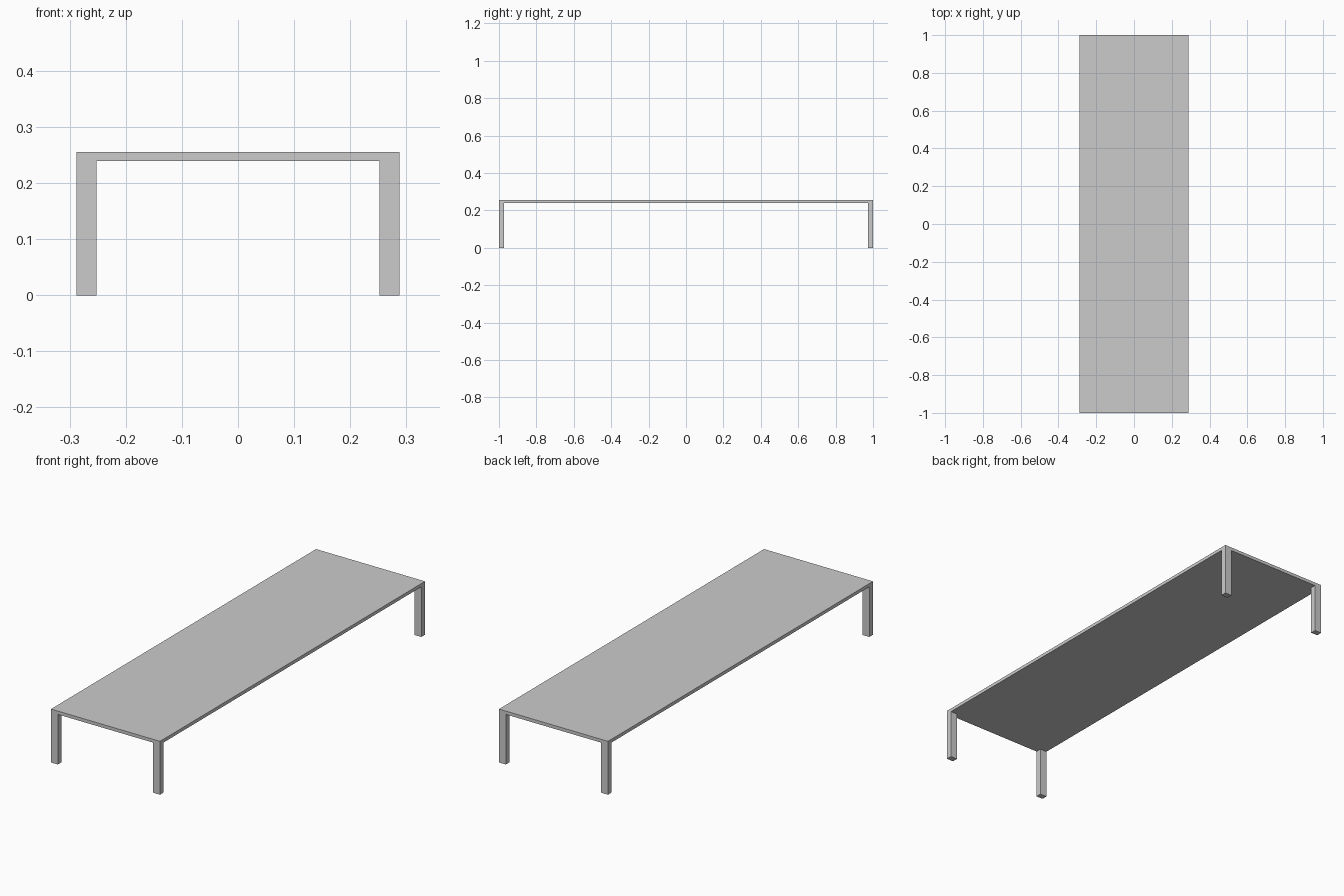
import bpy

if "Cube" in bpy.data.objects:
    bpy.data.objects.remove(bpy.data.objects["Cube"])

WIDTH, LENGTH, HEIGHT = 0.576, 2.0, 0.255
THICKNESS = 0.016
LEG_X, LEG_Y = 0.036, 0.028


def box(name, size, centre):
    bpy.ops.mesh.primitive_cube_add(size=1, location=centre)
    obj = bpy.context.object
    obj.name = obj.data.name = name
    obj.scale = size
    bpy.ops.object.transform_apply(location=False, rotation=False, scale=True)
    return obj


# Thin flat top
box("tabletop", (WIDTH, LENGTH, THICKNESS), (0, 0, HEIGHT - THICKNESS / 2))

# Four legs, flush with the corners of the top
leg_height = HEIGHT - THICKNESS
for y_name, sy in (("front", -1), ("back", 1)):
    for x_name, sx in (("left", -1), ("right", 1)):
        box(f"{y_name}_{x_name}_leg", (LEG_X, LEG_Y, leg_height),
            (sx * (WIDTH - LEG_X) / 2, sy * (LENGTH - LEG_Y) / 2, leg_height / 2))
